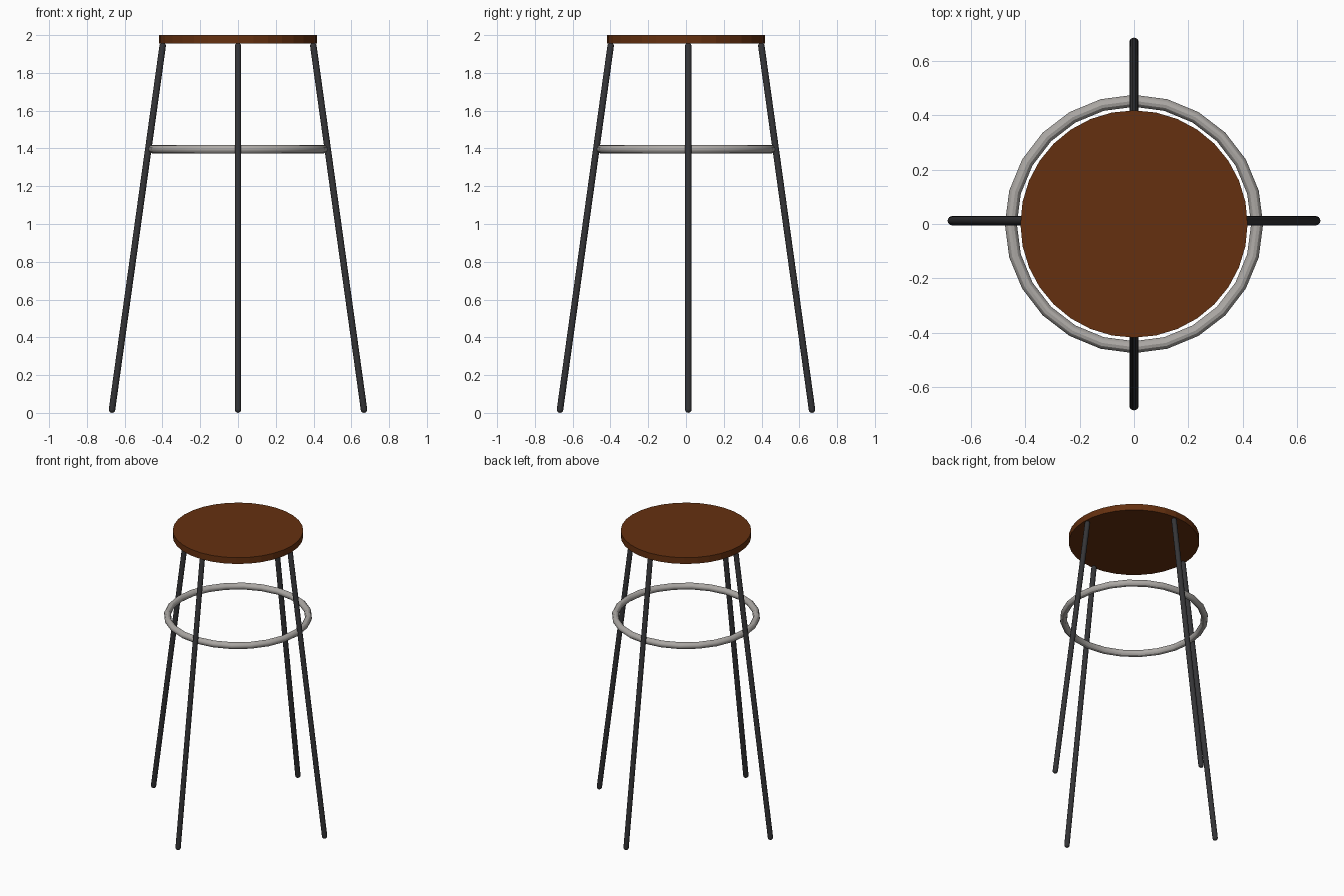
import bpy, bmesh, math
from mathutils import Vector

if "Cube" in bpy.data.objects:
    bpy.data.objects.remove(bpy.data.objects["Cube"])


def material(name, rgb):
    m = bpy.data.materials.new(name)
    m.diffuse_color = (*rgb, 1)
    m.use_nodes = True
    m.node_tree.nodes["Principled BSDF"].inputs["Base Color"].default_value = m.diffuse_color
    return m


wood = material("brown wood", (0.13, 0.03, 0.005))
dark = material("dark metal", (0.035, 0.035, 0.038))
steel = material("grey steel", (0.42, 0.40, 0.38))


def finish(obj, name, mat, angle=30):
    obj.name = name
    obj.data.materials.append(mat)
    bpy.context.view_layer.objects.active = obj
    obj.select_set(True)
    bpy.ops.object.shade_smooth_by_angle(angle=math.radians(angle))
    obj.select_set(False)


def capsule(name, a, b, r, mat, sides=16, rings=4):
    """Round-ended rod whose end-cap centres are a and b."""
    a, b = Vector(a), Vector(b)
    length = (b - a).length
    bm = bmesh.new()
    bmesh.ops.create_uvsphere(bm, u_segments=sides, v_segments=rings * 2, radius=r)
    # split the sphere at its equator by stretching the upper half
    equator = [e for e in bm.edges if all(abs(v.co.z) < 1e-6 for v in e.verts)]
    bmesh.ops.split_edges(bm, edges=equator)
    upper = {v for f in bm.faces if f.calc_center_median().z > 0 for v in f.verts}
    for v in upper:
        v.co.z += length
    rims = [e for e in bm.edges if e.is_boundary]
    bmesh.ops.bridge_loops(bm, edges=rims)
    bmesh.ops.recalc_face_normals(bm, faces=bm.faces)
    mesh = bpy.data.meshes.new(name)
    bm.to_mesh(mesh)
    bm.free()
    obj = bpy.data.objects.new(name, mesh)
    bpy.context.collection.objects.link(obj)
    obj.location = a
    obj.rotation_mode = 'QUATERNION'
    obj.rotation_quaternion = Vector((0, 0, 1)).rotation_difference(b - a)
    finish(obj, name, mat, 40)


# round seat
bpy.ops.mesh.primitive_cylinder_add(vertices=32, radius=0.417, depth=0.044,
                                    location=(0, 0, 1.978))
bpy.context.object.select_set(False)
finish(bpy.context.object, "seat", wood, 5)

# foot ring
bpy.ops.mesh.primitive_torus_add(major_segments=24, minor_segments=12,
                                 major_radius=0.452, minor_radius=0.022,
                                 location=(0, 0, 1.396))
bpy.context.object.select_set(False)
finish(bpy.context.object, "foot_ring", steel, 30)

# four splayed legs; the side pair sits slightly behind the centre
for name, dx, dy, off in (("right_leg", 1, 0, 0.012), ("left_leg", -1, 0, 0.012),
                          ("front_leg", 0, -1, 0), ("back_leg", 0, 1, 0)):
    capsule(name, (0.667 * dx, 0.667 * dy + off, 0.0175),
            (0.399 * dx, 0.399 * dy + off, 1.942), 0.0172, dark)
